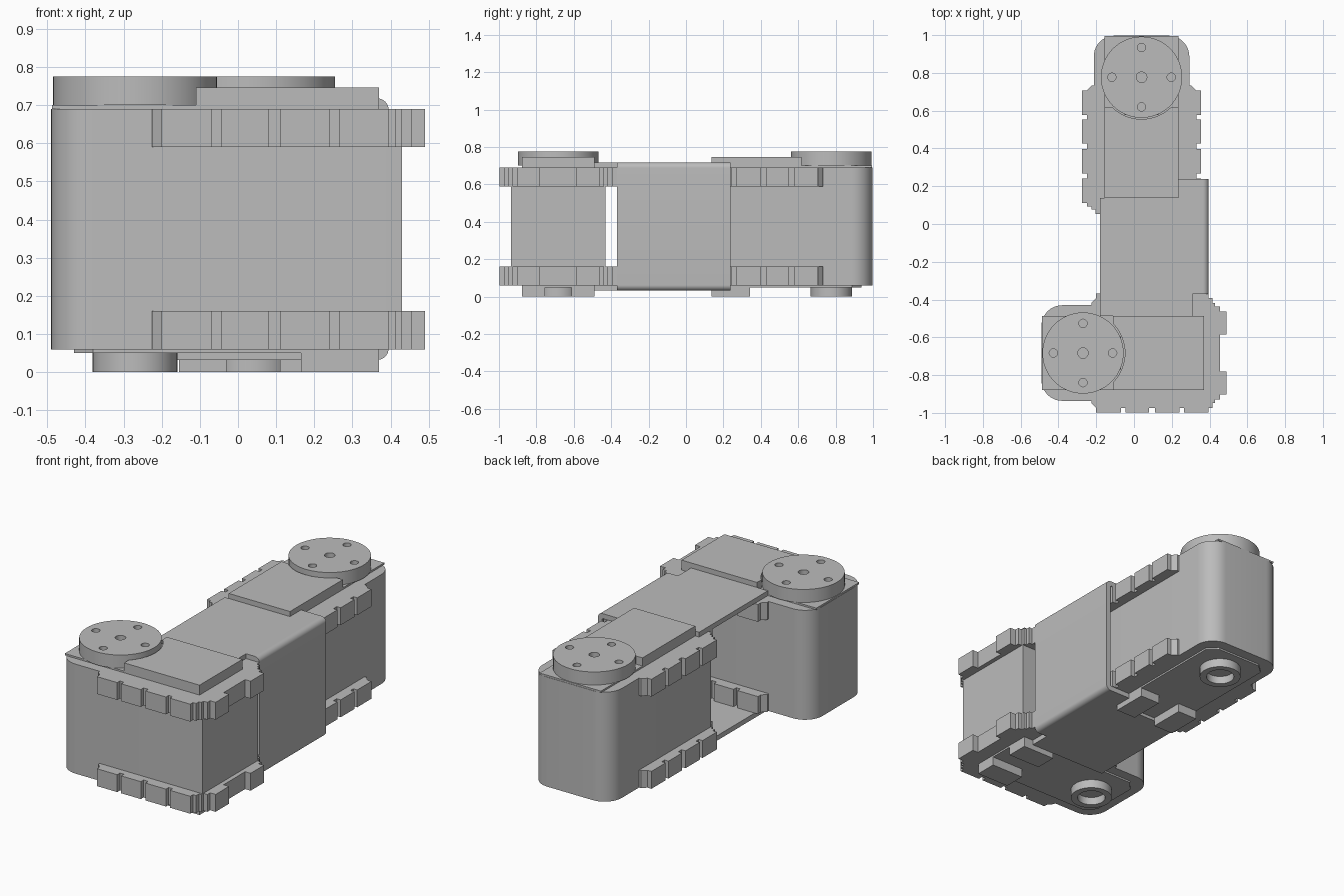
import bpy, bmesh, math
from mathutils import Matrix

cube = bpy.data.objects.get("Cube")
if cube:
    bpy.data.objects.remove(cube, do_unlink=True)

grey = bpy.data.materials.new("mid_grey")
grey.use_nodes = True
COLOUR = (0.5, 0.5, 0.5, 1)
grey.diffuse_color = COLOUR
grey.node_tree.nodes["Principled BSDF"].inputs["Base Color"].default_value = COLOUR


def prism(name, outline, low, high, place=Matrix()):
    """Extrude a flat outline from low to high along local z."""
    bm = bmesh.new()
    face = bm.faces.new([bm.verts.new((x, y, low)) for x, y in outline])
    top = bmesh.ops.extrude_face_region(bm, geom=[face])
    verts = [g for g in top["geom"] if isinstance(g, bmesh.types.BMVert)]
    bmesh.ops.translate(bm, verts=verts, vec=(0, 0, high - low))
    bmesh.ops.recalc_face_normals(bm, faces=bm.faces)
    mesh = bpy.data.meshes.new(name)
    bm.to_mesh(mesh)
    bm.free()
    mesh.materials.append(grey)
    mesh.transform(place)
    obj = bpy.data.objects.new(name, mesh)
    bpy.context.collection.objects.link(obj)
    return obj


def smooth(obj):
    bpy.ops.object.select_all(action="DESELECT")
    obj.select_set(True)
    bpy.context.view_layer.objects.active = obj
    bpy.ops.object.shade_smooth_by_angle(angle=math.radians(35))


def arc(cx, cy, r, start, end, steps=10):
    angles = [math.radians(start + (end - start) * i / steps) for i in range(steps + 1)]
    return [(cx + r * math.cos(a), cy + r * math.sin(a)) for a in angles]


def circle(r, cx=0, cy=0, steps=48):
    return arc(cx, cy, r, 0, 360, steps)[:-1]


def box(x0, x1, y0, y1):
    return [(x0, y0), (x1, y0), (x1, y1), (x0, y1)]


def drill(obj, outlines, low, high, place):
    """Cut round holes through a part."""
    for outline in outlines:
        cutter = prism("hole_cutter", outline, low, high, place)
        cutter.hide_render = True
        mod = obj.modifiers.new("hole", "BOOLEAN")
        mod.operation, mod.solver, mod.object = "DIFFERENCE", "EXACT", cutter
        bpy.ops.object.select_all(action="DESELECT")
        bpy.context.view_layer.objects.active = obj
        bpy.ops.object.modifier_apply(modifier=mod.name)
        bpy.data.objects.remove(cutter, do_unlink=True)


def rim_outline():
    """Toothed flange: walk one half, then mirror it across the length."""
    half = [(0.045, -0.25), (0.045, -0.265), (0.07, -0.29)]
    for a, b in ((0.07, 0.20), (0.225, 0.35), (0.38, 0.51), (0.535, 0.665)):
        half += [(a, -0.29), (a, -0.315), (b, -0.315), (b, -0.29)]
    half += [(0.685, -0.29), (0.685, -0.265), (0.70, -0.265), (0.70, -0.245),
             (0.725, -0.245), (0.725, -0.22), (0.76, -0.22), (0.76, -0.098), (0.725, -0.098)]
    half = [p for i, p in enumerate(half) if i == 0 or p != half[i - 1]]
    return half + [(x, -y) for x, y in reversed(half)]


def actuator(side, place):
    # Case, rounded at the output end
    case = (arc(-0.11, 0.143, 0.11, 90, 180) + arc(-0.11, -0.143, 0.11, 180, 270)
            + [(0.70, -0.253), (0.70, 0.253)])
    smooth(prism(side + "_case", case, 0.06, 0.69, place))
    # Toothed rims
    for label, low in (("lower", 0.06), ("upper", 0.59)):
        prism(f"{side}_{label}_rim", rim_outline(), low, low + 0.10, place)
    # Top pad, cover hugging the horn, and bottom pad
    prism(side + "_top_pad", box(-0.218, 0.20, -0.195, 0.195), 0.69, 0.70, place)
    cover = (arc(0, 0, 0.222, -44, 44, 16)
             + [(0.16, 0.195), (0.64, 0.195), (0.64, -0.195), (0.16, -0.195)])
    smooth(prism(side + "_cover", cover, 0.69, 0.747, place))
    bottom = [(-0.16, -0.14), (-0.11, -0.195), (0.64, -0.195),
              (0.64, 0.195), (-0.11, 0.195), (-0.16, 0.14)]
    prism(side + "_bottom_pad", bottom, 0.05, 0.06, place)
    # Output horn with screw holes
    horn = prism(side + "_horn", circle(0.215, steps=64), 0.70, 0.775, place)
    holes = [circle(0.028, steps=24)]
    for i in range(4):
        a = math.radians(90 * i)
        holes.append(circle(0.022, 0.157 * math.cos(a), 0.157 * math.sin(a), 24))
    drill(horn, holes, 0.735, 0.80, place)
    smooth(horn)
    # Idler ring and feet underneath
    ring = prism(side + "_idler_ring", circle(0.111), 0, 0.05, place)
    drill(ring, [circle(0.075)], -0.05, 0.045, place)
    smooth(ring)
    for label, y0, y1 in (("first", -0.195, -0.07), ("second", 0.07, 0.195)):
        prism(f"{side}_{label}_foot", box(0.435, 0.64, y0, y1), 0, 0.055, place)


actuator("front", Matrix.Translation((-0.27, -0.683, 0)))
actuator("back", Matrix.Translation((0.04, 0.777, 0)) @ Matrix.Rotation(-math.pi / 2, 4, "Z"))

# Bracket: two plates joined by a wall with rounded corners
plate = [(-0.18, -0.488), (0.31, -0.488), (0.31, -0.37), (0.36, -0.37),
         (0.36, 0.238), (0.235, 0.238), (0.235, 0.137), (-0.18, 0.137)]
for label, low in (("lower", 0.032), ("upper", 0.69)):
    prism(f"bracket_{label}_plate", plate, low, low + 0.028, Matrix())
wall = ([(0.36, 0.032)] + arc(0.365, 0.062, 0.03, -90, 0) + arc(0.365, 0.688, 0.03, 0, 90)
        + [(0.36, 0.718), (0.36, 0.69), (0.367, 0.685), (0.367, 0.065), (0.36, 0.06)])
upright = Matrix.Rotation(math.pi / 2, 4, "X")
smooth(prism("bracket_wall", wall, -0.238, 0.37, upright))
